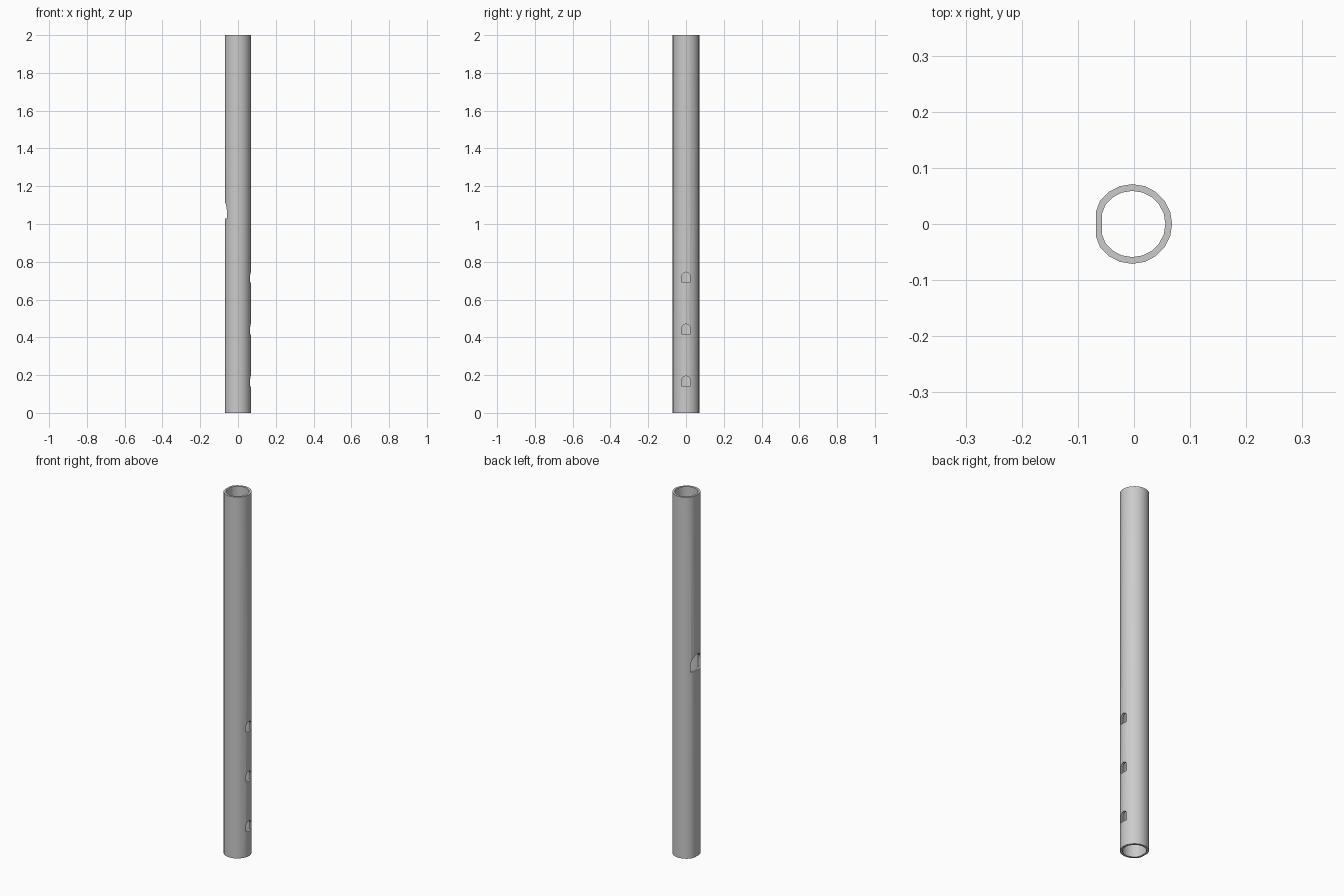
import bpy, bmesh
from math import sin, cos, pi

if "Cube" in bpy.data.objects:
    bpy.data.objects.remove(bpy.data.objects["Cube"])

SIDES, CX = 20, -0.003


def ring(bm, r, z, flat):
    # round section with the mouth side flattened
    return [bm.verts.new((max(flat, CX + r * cos(2 * pi * i / SIDES)),
                          r * sin(2 * pi * i / SIDES), z)) for i in range(SIDES)]


def finish(bm, name):
    bmesh.ops.recalc_face_normals(bm, faces=bm.faces)
    me = bpy.data.meshes.new(name)
    bm.to_mesh(me)
    bm.free()
    ob = bpy.data.objects.new(name, me)
    bpy.context.collection.objects.link(ob)
    return ob


# Hollow tube: outer wall, top rim, inner wall, bottom rim
bm = bmesh.new()
loops = [ring(bm, 0.071, 0, -0.068), ring(bm, 0.071, 2, -0.068),
         ring(bm, 0.059, 2, -0.057), ring(bm, 0.059, 0, -0.057)]
for k in range(4):
    a, b = loops[k], loops[(k + 1) % 4]
    for i in range(SIDES):
        j = (i + 1) % SIDES
        bm.faces.new((a[i], a[j], b[j], b[i]))
tube = finish(bm, "flute_tube")


def cut_arch(name, z0, half, height, x0, x1):
    # arch-shaped hole: flat bottom, round top, cut along x
    pts = [(half, z0), (-half, z0)]
    spring = z0 + height - half
    pts += [(-half * cos(pi * i / 10), spring + half * sin(pi * i / 10)) for i in range(11)]
    bm = bmesh.new()
    face = bm.faces.new([bm.verts.new((x0, y, z)) for y, z in pts])
    ext = bmesh.ops.extrude_face_region(bm, geom=[face])
    bmesh.ops.translate(bm, vec=(x1 - x0, 0, 0),
                        verts=[v for v in ext["geom"] if isinstance(v, bmesh.types.BMVert)])
    cutter = finish(bm, name)
    cutter.hide_render = True
    mod = tube.modifiers.new(name, 'BOOLEAN')
    mod.operation, mod.solver, mod.object = 'DIFFERENCE', 'EXACT', cutter
    return cutter


# Finger holes on the right, larger mouth hole on the left
cutters = [cut_arch(f"finger_hole_{i + 1}", 0.14 + 0.275 * i, 0.022, 0.055, 0.01, 0.2)
           for i in range(3)]
cutters.append(cut_arch("mouth_hole", 1.03, 0.043, 0.088, -0.2, -0.01))

# Apply cuts, remove cutters, smooth the walls
bpy.context.view_layer.objects.active = tube
tube.select_set(True)
for m in list(tube.modifiers):
    bpy.ops.object.modifier_apply(modifier=m.name)
for c in cutters:
    bpy.data.objects.remove(c)
bpy.ops.object.shade_smooth_by_angle(angle=pi / 6)
